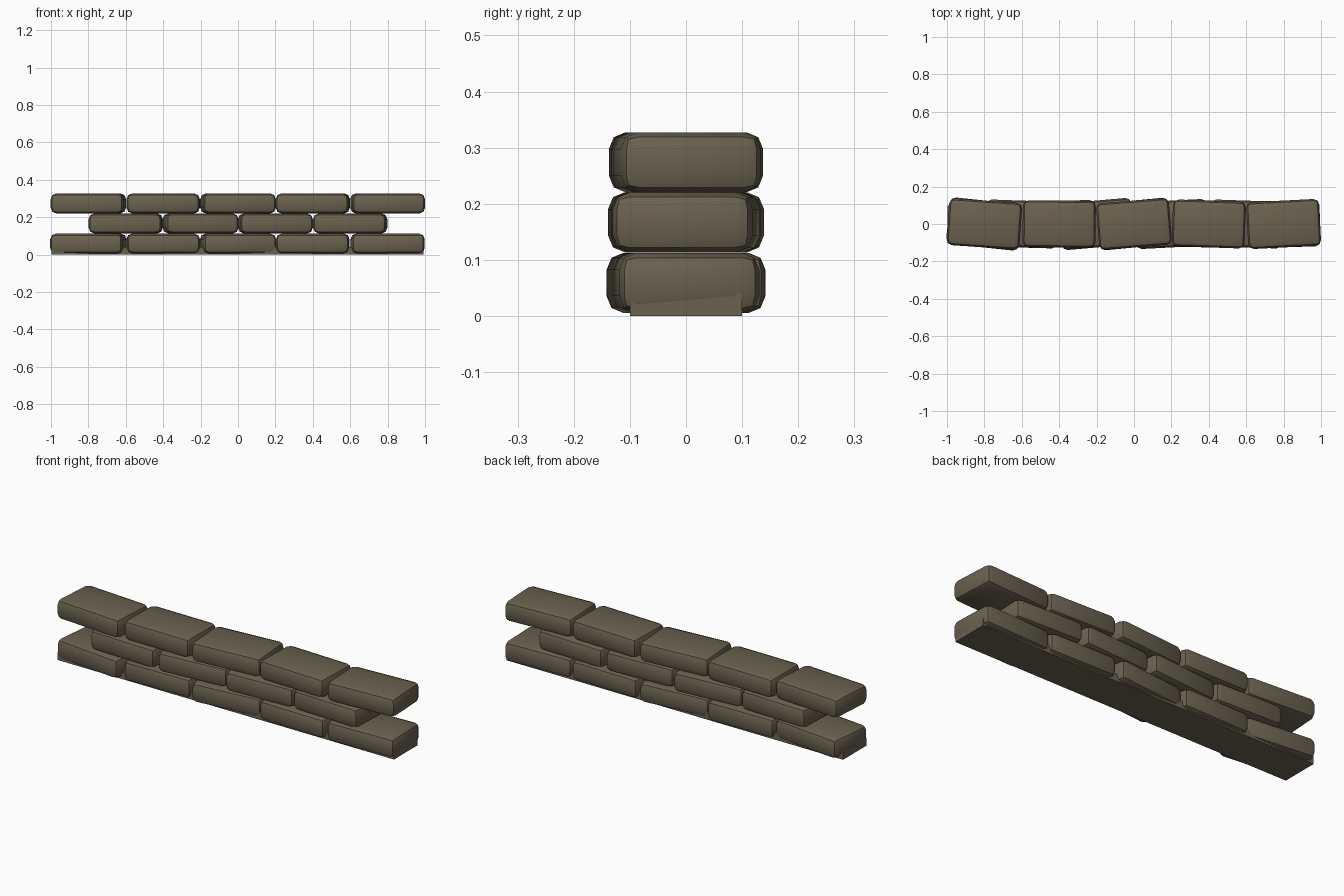
import bpy
from math import radians

default = bpy.data.objects.get("Cube")
if default:
    bpy.data.objects.remove(default, do_unlink=True)

# One stone colour for everything
STONE = (0.145, 0.122, 0.080, 1)
stone = bpy.data.materials.new("brown_stone")
stone.use_nodes = True
stone.diffuse_color = STONE
bsdf = stone.node_tree.nodes["Principled BSDF"]
bsdf.inputs["Base Color"].default_value = STONE
bsdf.inputs["Roughness"].default_value = 0.8


def block(name, size, centre, turn=0, bevel=0):
    """Box, optionally with rounded edges and a small turn about z."""
    bpy.ops.mesh.primitive_cube_add(size=1, location=centre)
    obj = bpy.context.object
    obj.name = name
    obj.scale = size
    bpy.ops.object.transform_apply(location=False, rotation=False, scale=True)
    obj.rotation_euler.z = radians(turn)
    obj.data.materials.append(stone)
    if bevel:
        mod = obj.modifiers.new("Rounded edges", "BEVEL")
        mod.width = bevel
        mod.segments = 2
        bpy.ops.object.modifier_apply(modifier=mod.name)
        bpy.ops.object.shade_smooth_by_angle(angle=radians(30))
    return obj


# Courses of bricks: name, centre height, turn of each brick from -x to +x
BRICK = (0.39, 0.25, 0.107)
PITCH = 0.4
COURSES = [
    ("bottom", 0.059, (-6, 1, 5.5, -1, 2)),
    ("middle", 0.167, (-2, 5, 3, -2)),
    ("top", 0.274, (-4, -0.5, 4.5, -2, 3)),
]
for course, z, turns in COURSES:
    for i, turn in enumerate(turns):
        x = (i - (len(turns) - 1) / 2) * PITCH
        block(f"{course}_brick_{i + 1}", BRICK, (x, 0, z), turn, 0.03)

# Plain footing slab inside the bottom course
block("footing", (1.99, 0.2, 0.04), (-0.003, 0, 0.02))
